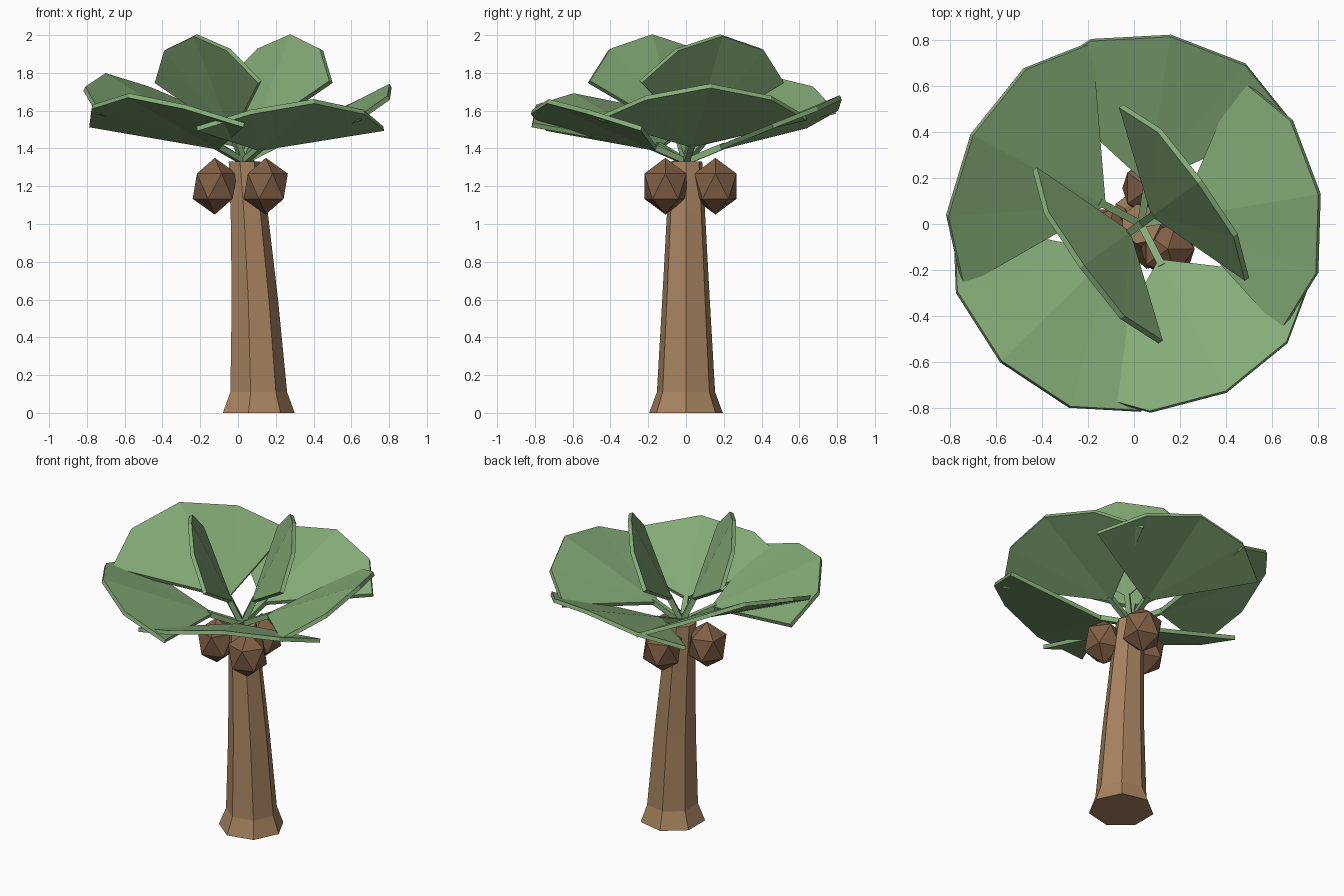
import bpy, bmesh
from math import radians, cos, sin, tau
from mathutils import Vector, Matrix

if "Cube" in bpy.data.objects:
    bpy.data.objects.remove(bpy.data.objects["Cube"])


def material(name, rgb):
    m = bpy.data.materials.new(name)
    m.diffuse_color = (*rgb, 1)
    m.use_nodes = True
    m.node_tree.nodes["Principled BSDF"].inputs["Base Color"].default_value = m.diffuse_color
    return m


BARK = material("bark", (0.39, 0.23, 0.115))
LEAF = material("leaf", (0.24, 0.42, 0.19))
HUSK = material("husk", (0.22, 0.115, 0.06))


def add_object(name, bm, mat):
    bmesh.ops.recalc_face_normals(bm, faces=bm.faces)
    me = bpy.data.meshes.new(name)
    bm.to_mesh(me)
    bm.free()
    me.materials.append(mat)
    ob = bpy.data.objects.new(name, me)
    bpy.context.collection.objects.link(ob)
    return ob


def loft(bm, rings):
    """Skin a list of vertex rings and cap both ends."""
    rings = [[bm.verts.new(p) for p in ring] for ring in rings]
    n = len(rings[0])
    for a, b in zip(rings, rings[1:]):
        for i in range(n):
            j = (i + 1) % n
            bm.faces.new((a[i], a[j], b[j], b[i]))
    bm.faces.new(rings[0])
    bm.faces.new(rings[-1])


# Trunk: seven sides, flared foot, gentle lean (height, centre x, radius)
bm = bmesh.new()
loft(bm, [[(cx + r * cos(tau * i / 7), r * sin(tau * i / 7), z) for i in range(7)]
          for z, cx, r in [(0, 0.10, 0.20), (0.11, 0.102, 0.158), (0.6, 0.083, 0.129),
                           (1.05, 0.055, 0.104), (1.33, 0.03, 0.088)]])
add_object("trunk", bm, BARK)

# Coconuts: three stretched icosahedra around the trunk top
for k in range(3):
    a = radians(-43 + 120 * k)
    bm = bmesh.new()
    bmesh.ops.create_icosphere(bm, subdivisions=1, radius=0.15)
    bmesh.ops.transform(bm, verts=bm.verts, matrix=Matrix.Translation(
        (0.03 + 0.16 * cos(a), 0.16 * sin(a), 1.2)) @ Matrix.Diagonal((0.87, 0.87, 1, 1)))
    add_object(f"coconut_{k + 1}", bm, HUSK)

# Leaf outline on unit length: along the leaf, sideways, droop
HALF = [(0.65, 0.63, -0.04), (0.90, 0.38, -0.03)]
OUTLINE = ([(0.215, 0, 0)] + [(u, -w, d) for u, w, d in HALF] + [(1, 0, 0)]
           + [(u, w, d) for u, w, d in reversed(HALF)])
THICK = 0.025
STEM = 0.016


def frond(index, azimuth, length, elevation):
    place = (Matrix.Translation((0.03, 0, 1.33))
             @ Matrix.Rotation(radians(azimuth), 4, 'Z')
             @ Matrix.Rotation(radians(-elevation), 4, 'Y'))
    # Fan-shaped blade with thickness
    bm = bmesh.new()
    layers = [[bm.verts.new(Vector(p) * length + Vector((0, 0, h))) for p in OUTLINE]
              for h in (-THICK / 2, THICK / 2)]
    low, top = layers
    n = len(OUTLINE)
    for layer in layers:
        for i in range(1, n - 1):
            bm.faces.new((layer[0], layer[i], layer[i + 1]))
    for i in range(n):
        j = (i + 1) % n
        bm.faces.new((low[i], low[j], top[j], top[i]))
    add_object(f"leaf_{index}", bm, LEAF).matrix_world = place
    # Square stem
    bm = bmesh.new()
    loft(bm, [[(x, sy * STEM, sz * STEM) for sy, sz in ((-1, -1), (1, -1), (1, 1), (-1, 1))]
              for x in (0, 0.25 * length)])
    add_object(f"leaf_stem_{index}", bm, LEAF).matrix_world = place


# Five spreading leaves and two steep upper ones (azimuth, length, elevation)
for i, args in enumerate([(9.5, 0.885, 27), (81, 0.897, 22.3), (152.2, 0.95, 28.8),
                          (224.5, 0.924, 22.3), (296.9, 0.88, 21.3),
                          (36, 0.74, 64.7), (216, 0.74, 64.7)]):
    frond(i + 1, *args)
